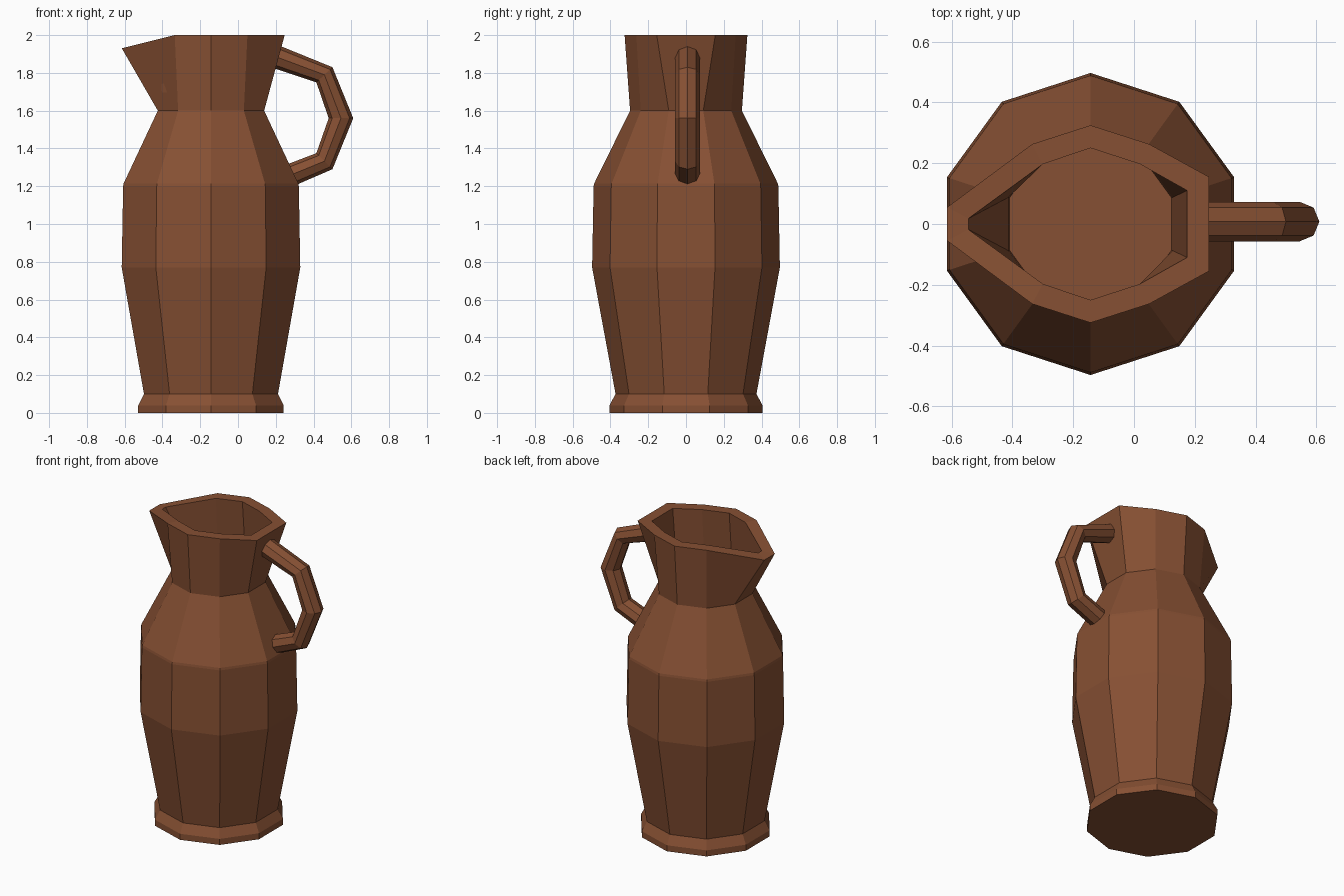
import bpy, bmesh
from math import cos, sin, radians

if "Cube" in bpy.data.objects:
    bpy.data.objects.remove(bpy.data.objects["Cube"])

CX = -0.143  # body axis

clay = bpy.data.materials.new("brown_clay")
clay.diffuse_color = (0.24, 0.08, 0.033, 1)
clay.use_nodes = True
clay.node_tree.nodes["Principled BSDF"].inputs["Base Color"].default_value = clay.diffuse_color


def decagon(r, z):
    return [(CX + r * cos(radians(18 + 36 * k)), r * sin(radians(18 + 36 * k)), z) for k in range(10)]


def mirrored(half):
    """Ring from its +y half, reflected across the y = 0 plane."""
    return half + [(x, -y, z) for x, y, z in reversed(half)]


def loft(name, rings):
    """Closed mesh skinned through rings, capped at both ends."""
    bm = bmesh.new()
    loops = [[bm.verts.new(p) for p in ring] for ring in rings]
    n = len(loops[0])
    for a, b in zip(loops, loops[1:]):
        for i in range(n):
            j = (i + 1) % n
            bm.faces.new((a[i], a[j], b[j], b[i]))
    bm.faces.new(loops[0][::-1])
    bm.faces.new(loops[-1])
    bmesh.ops.recalc_face_normals(bm, faces=bm.faces)
    me = bpy.data.meshes.new(name)
    bm.to_mesh(me)
    bm.free()
    me.materials.append(clay)
    ob = bpy.data.objects.new(name, me)
    bpy.context.collection.objects.link(ob)
    return ob


# Pitcher body: foot, belly, shoulder, neck
profile = [(0.405, 0), (0.405, 0.04), (0.373, 0.10), (0.497, 0.77),
           (0.489, 1.20), (0.486, 1.215), (0.296, 1.60)]
rings = [decagon(r, z) for r, z in profile]

# Rim pulled into a spout on the left, then the inner wall and floor
rings.append(mirrored([(0.247, 0.155, 2), (0.05, 0.263, 2), (CX, 0.325, 2),
                       (-0.335, 0.263, 2), (-0.615, 0.055, 1.93)]))
rings.append(mirrored([(0.175, 0.11, 2), (0.02, 0.197, 2), (CX, 0.25, 2),
                       (-0.30, 0.197, 2), (-0.545, 0.018, 1.945)]))
rings.append(decagon(0.284, 1.60))
rings.append(decagon(0.28, 1.56))
loft("pitcher_body", rings)

# Handle: octagonal tube given by outer and inner (x, z) edge points
edges = [((0.215, 1.946), (0.168, 1.832)), ((0.50, 1.83), (0.415, 1.75)),
         ((0.61, 1.56), (0.48, 1.56)), ((0.50, 1.29), (0.415, 1.375)),
         ((0.28, 1.195), (0.23, 1.304))]
handle_rings = []
for (ox, oz), (ix, iz) in edges:
    ring = []
    for k in range(8):
        c, s = cos(radians(45 * k)), sin(radians(45 * k))
        t = (1 + c) / 2
        ring.append((ix + (ox - ix) * t, 0.008 + 0.065 * s, iz + (oz - iz) * t))
    handle_rings.append(ring)
loft("handle", handle_rings)
